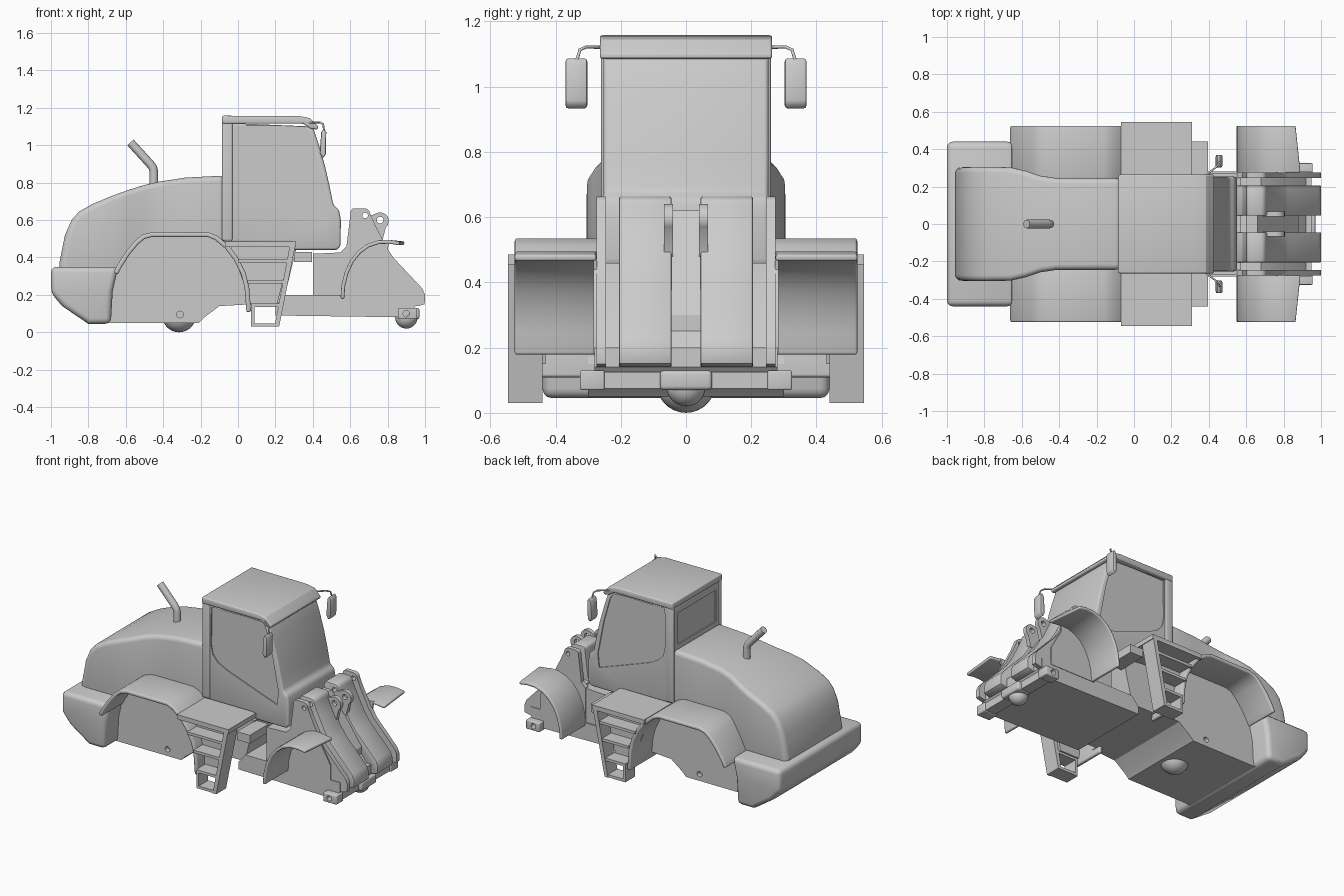
import bpy, bmesh
from math import sin, cos, radians
from mathutils import Vector

if "Cube" in bpy.data.objects:
    bpy.data.objects.remove(bpy.data.objects["Cube"])

grey = bpy.data.materials.new("plain_grey")
grey.use_nodes = True
grey.diffuse_color = (0.6, 0.6, 0.6, 1)
grey.node_tree.nodes["Principled BSDF"].inputs["Base Color"].default_value = (0.6, 0.6, 0.6, 1)
parts = []


def finish(name, bm, bevel=0.0, segs=3, limit=35):
    """Bevel the sharp edges and turn the bmesh into an object."""
    bmesh.ops.recalc_face_normals(bm, faces=bm.faces)
    if bevel:
        sharp = [e for e in bm.edges if e.is_manifold and e.calc_face_angle() > radians(limit)]
        bmesh.ops.bevel(bm, geom=sharp, offset=bevel, segments=segs, profile=0.5,
                        affect='EDGES', clamp_overlap=True)
    mesh = bpy.data.meshes.new(name)
    bm.to_mesh(mesh)
    bm.free()
    ob = bpy.data.objects.new(name, mesh)
    bpy.context.collection.objects.link(ob)
    mesh.materials.append(grey)
    parts.append(ob)
    return ob


def prism(name, pts, y0, y1, bevel=0.0, pair=False, segs=3):
    """Extrude a side profile (x, z) across y, optionally on both sides."""
    bm = bmesh.new()
    for s in ((1, -1) if pair else (1,)):
        a = [bm.verts.new((x, s * y0, z)) for x, z in pts]
        b = [bm.verts.new((x, s * y1, z)) for x, z in pts]
        bm.faces.new(a)
        bm.faces.new(b[::-1])
        for i in range(len(pts)):
            j = (i + 1) % len(pts)
            bm.faces.new((a[i], a[j], b[j], b[i]))
    return finish(name, bm, bevel, segs)


def rect(x0, x1, z0, z1):
    return [(x0, z0), (x1, z0), (x1, z1), (x0, z1)]


def arc(cx, cz, r, a0, a1, n=8):
    angles = [radians(a0 + (a1 - a0) * i / n) for i in range(n + 1)]
    return [(cx + r * cos(a), cz + r * sin(a)) for a in angles]


def band(path, t):
    """Closed profile of a sheet with thickness t below a path running left to right."""
    inner = []
    for i, p in enumerate(path):
        a, b = Vector(path[max(i - 1, 0)]), Vector(path[min(i + 1, len(path) - 1)])
        d = (b - a).normalized()
        inner.append((p[0] + d.y * t, p[1] - d.x * t))
    return path + inner[::-1]


def cut(ob, pts, y0, y1, pair=False):
    """Subtract a prism from a part."""
    tool = prism("cutter", pts, y0, y1, pair=pair)
    tool.hide_render = True
    parts.remove(tool)
    mod = ob.modifiers.new("cut", 'BOOLEAN')
    mod.operation, mod.solver, mod.object = 'DIFFERENCE', 'EXACT', tool
    bpy.context.view_layer.objects.active = ob
    bpy.ops.object.modifier_apply(modifier=mod.name)
    bpy.data.objects.remove(tool)


def tube(name, pts, r):
    cu = bpy.data.curves.new(name, 'CURVE')
    cu.dimensions = '3D'
    cu.bevel_depth, cu.bevel_resolution, cu.use_fill_caps = r, 4, True
    sp = cu.splines.new('POLY')
    sp.points.add(len(pts) - 1)
    for p, co in zip(sp.points, pts):
        p.co = (*co, 1)
    ob = bpy.data.objects.new(name, cu)
    bpy.context.collection.objects.link(ob)
    cu.materials.append(grey)


def ball(name, x, z, r):
    bm = bmesh.new()
    bmesh.ops.create_uvsphere(bm, u_segments=24, v_segments=14, radius=r)
    bmesh.ops.translate(bm, vec=(x, 0, z), verts=bm.verts)
    finish(name, bm)


# Engine hood: stations of x, half width, top height
bm = bmesh.new()
rings = []
for x, w, top in ((-0.955, 0.3, 0.37), (-0.925, 0.303, 0.52), (-0.89, 0.305, 0.6),
                  (-0.85, 0.305, 0.645), (-0.78, 0.305, 0.685), (-0.66, 0.303, 0.735),
                  (-0.58, 0.285, 0.763), (-0.5, 0.258, 0.788), (-0.42, 0.246, 0.806),
                  (-0.28, 0.245, 0.827), (-0.07, 0.245, 0.838)):
    rings.append([bm.verts.new(c) for c in ((x, -w, 0.3), (x, -w, top), (x, w, top), (x, w, 0.3))])
for a, b in zip(rings, rings[1:]):
    for i in range(4):
        bm.faces.new((a[i], a[(i + 1) % 4], b[(i + 1) % 4], b[i]))
bm.faces.new(rings[0])
bm.faces.new(rings[-1][::-1])
finish("engine_hood", bm, 0.045, 4, 48)

# Counterweight and rear frame
prism("counterweight", [(-1, 0.35), (-1, 0.21), (-0.94, 0.14), (-0.8, 0.045), (-0.68, 0.045),
                        (-0.67, 0.22), (-0.64, 0.35)], -0.44, 0.44, 0.03)
frame = prism("rear_frame", [(-0.7, 0.05), (-0.21, 0.05), (-0.18, 0.08), (-0.1, 0.14), (0.07, 0.15),
                             (0.03, 0.34), (-0.05, 0.46), (-0.14, 0.52), (-0.5, 0.52),
                             (-0.58, 0.45), (-0.66, 0.32)], -0.3, 0.3)
cut(frame, arc(-0.31, 0.095, 0.018, 0, 337.5, 15), 0.27, 0.33, True)
prism("rear_frame_nose", [(0, 0.15), (0.24, 0.15), (0.31, 0.44), (0, 0.47)], -0.27, 0.27)
ball("rear_axle_mount", -0.315, 0.09, 0.09)

# Rear fenders
arch = [(-0.665, 0.32), (-0.645, 0.36), (-0.6, 0.43), (-0.55, 0.49), (-0.51, 0.522), (-0.46, 0.535),
        (-0.16, 0.535), (-0.11, 0.515), (-0.05, 0.465), (0, 0.4), (0.04, 0.32), (0.06, 0.24),
        (0.07, 0.11)]
prism("rear_fenders", band(arch, 0.025), 0.24, 0.525, 0.009, True)

# Cab body, roof, recessed glazing
front_edge = [(0.4, 1.1), (0.43, 1.01), (0.465, 0.89), (0.49, 0.78), (0.51, 0.68), (0.54, 0.655),
              (0.55, 0.6), (0.548, 0.46), (0.53, 0.44)]
cab = prism("cab", [(-0.08, 0.48), (-0.08, 1.12)] + front_edge + [(0.3, 0.44), (0.28, 0.48)],
            -0.253, 0.253, 0.018)
cut(cab, [(-0.02, 1.105), (0.36, 1.105), (0.385, 1.06), (0.43, 0.9), (0.475, 0.67), (0.465, 0.58),
          (0.1, 0.71), (0.03, 0.745), (-0.01, 0.79), (-0.022, 0.85)], 0.246, 0.28, True)
cut(cab, rect(-0.1, -0.073, 0.86, 1.07), -0.2, 0.2)
prism("roof", [(-0.085, 1.115), (-0.085, 1.158), (0.33, 1.156), (0.385, 1.145), (0.43, 1.1),
               (0.425, 1.083), (0.385, 1.09), (0.35, 1.115)], -0.264, 0.264, 0.014)
prism("cab_rear_posts", rect(-0.085, -0.03, 0.49, 1.13), 0.235, 0.26, 0.008, True)

# Mirrors and exhaust
prism("mirrors", [(0.437, 0.96), (0.452, 0.93), (0.47, 0.95), (0.472, 1.07), (0.46, 1.09),
                  (0.445, 1.07)], 0.302, 0.37, 0.008, True, 2)
for side, s in (("near", -1), ("far", 1)):
    tube(side + "_mirror_arm", [(0.37, s * 0.25, 1.12), (0.44, s * 0.305, 1.122),
                                (0.455, s * 0.325, 1.113), (0.46, s * 0.335, 1.08)], 0.005)
tube("exhaust", [(-0.45, 0, 0.76), (-0.45, 0, 0.86), (-0.455, 0, 0.88), (-0.47, 0, 0.9),
                 (-0.575, 0, 1.015)], 0.023)

# Platforms and boarding steps
prism("platforms", rect(-0.07, 0.31, 0.455, 0.485), 0.24, 0.545, 0, True)
prism("platform_ends", rect(0.3, 0.395, 0.375, 0.43), 0.24, 0.44, 0, True)
prism("step_cheeks", [(0.195, 0.03), (0.22, 0.03), (0.31, 0.48), (0.28, 0.48)], 0.44, 0.545, 0, True)
prism("step_back_panels", [(0.07, 0.15), (0.21, 0.15), (0.285, 0.46), (-0.04, 0.46)],
      0.43, 0.445, 0, True)
for i, (x0, x1, z) in enumerate(((0.07, 0.21, 0.03), (0.07, 0.22, 0.135), (0.05, 0.25, 0.26),
                                 (0, 0.27, 0.37))):
    prism("step_tread_%d" % (i + 1), rect(x0, x1, z, z + 0.018), 0.44, 0.54, 0, True)
prism("step_lower_cheeks", rect(0.07, 0.088, 0.03, 0.15), 0.44, 0.54, 0, True)

# Front frame with hinge column
prism("front_frame", [(0.2, 0.09), (0.9, 0.08), (0.95, 0.14), (0.95, 0.2), (0.25, 0.2), (0.2, 0.14)],
      -0.28, 0.28)
prism("hinge_column", [(0.4, 0.18), (0.62, 0.18), (0.62, 0.43), (0.4, 0.42)], -0.27, 0.27)

# Loader tower: outer plates, inner slabs, pin lugs and the recessed middle
slope = [(0.79, 0.46), (0.83, 0.4), (0.985, 0.235), (1, 0.2), (0.998, 0.15), (0.96, 0.14)]
tower = [(0.55, 0.14), (0.55, 0.43), (0.58, 0.46), (0.6, 0.62)] + arc(0.62, 0.645, 0.018, 180, 90, 3) \
    + arc(0.675, 0.63, 0.033, 80, 0, 4) + [(0.735, 0.57)] + slope
plates = prism("tower_outer_plates", tower, 0.245, 0.275, 0, True)
slabs = prism("tower_inner_slabs", tower, 0.045, 0.205, 0.005, True, 2)
for ob in (plates, slabs):
    cut(ob, arc(0.68, 0.625, 0.015, 0, 330, 11), -0.3, 0.3)
prism("tower_web", [(0.57, 0.14), (0.57, 0.44), (0.68, 0.46), (0.78, 0.38), (0.92, 0.2), (0.92, 0.14)],
      -0.25, 0.25)
prism("tower_middle", [(0.6, 0.3), (0.6, 0.62), (0.66, 0.62), (0.88, 0.3), (0.88, 0.2)], -0.05, 0.05)
lugs = prism("pin_lugs", [(0.68, 0.5)] + [(0.7, 0.62)] + arc(0.76, 0.595, 0.046, 120, -50, 10)
             + [(0.77, 0.48)], 0.04, 0.068, 0, True)
cut(lugs, arc(0.76, 0.6, 0.018, 0, 330, 11), -0.1, 0.1)

# Front fenders
front_arch = [(0.548, 0.18), (0.553, 0.25), (0.57, 0.32), (0.6, 0.385), (0.64, 0.435), (0.69, 0.472),
              (0.75, 0.492), (0.81, 0.494), (0.89, 0.485)]
fenders = prism("front_fenders", band(front_arch, 0.02), 0.275, 0.525, 0.007, True)
# Round the outer front corners in plan
for v in fenders.data.vertices:
    if v.co.x > 0.86 and abs(v.co.y) > 0.5:
        v.co.x -= 0.025
prism("fender_inner_panels", front_arch[:-1] + [(0.8, 0.44), (0.88, 0.3), (0.88, 0.18)],
      0.273, 0.283, 0, True)

# Front lower hinge: pierced lugs, cross bar and centre boss
hinge = prism("lower_hinge_lugs", rect(0.855, 0.955, 0.07, 0.13), 0.25, 0.325, 0.006, True)
cut(hinge, arc(0.9, 0.1, 0.018, 0, 330, 11), -0.4, 0.4)
prism("lower_cross_bar", rect(0.87, 0.945, 0.075, 0.125), -0.25, 0.25)
prism("lower_centre_boss", rect(0.87, 0.97, 0.07, 0.13), -0.08, 0.08, 0.012)
ball("front_axle_mount", 0.9, 0.08, 0.06)

# Smooth the rounded parts, keep hard edges
bpy.ops.object.select_all(action='DESELECT')
for ob in parts:
    ob.select_set(True)
bpy.context.view_layer.objects.active = parts[0]
bpy.ops.object.shade_smooth_by_angle(angle=radians(32))
